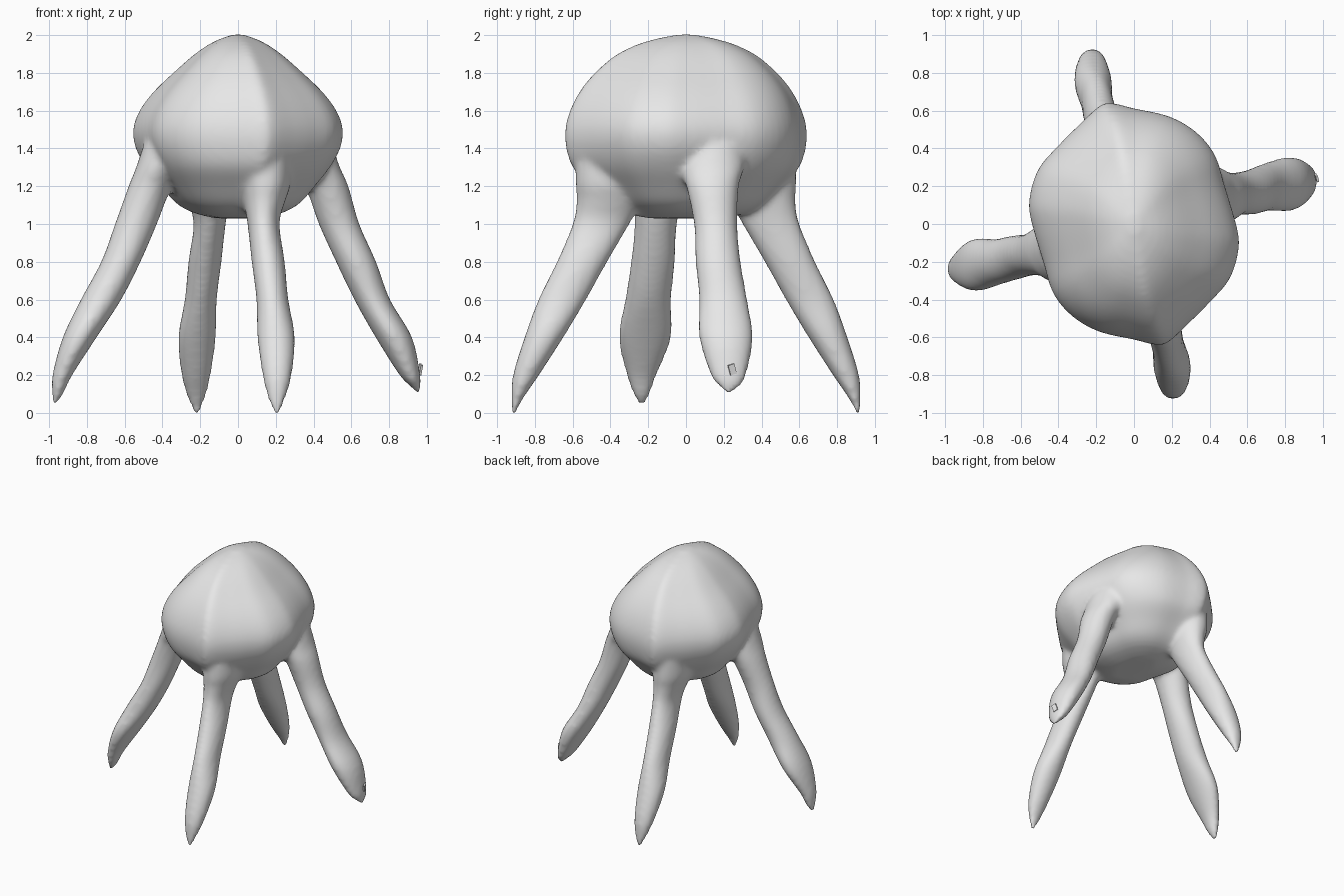
import bpy, bmesh, math
from mathutils import Vector

if "Cube" in bpy.data.objects:
    bpy.data.objects.remove(bpy.data.objects["Cube"])

grey = bpy.data.materials.new("plain grey")
grey.diffuse_color = (0.8, 0.8, 0.8, 1)
grey.use_nodes = True
grey.node_tree.nodes["Principled BSDF"].inputs["Base Color"].default_value = grey.diffuse_color


def spline(pts, steps, closed=False):
    """Smooth curve through points of any dimension."""
    n, out = len(pts), []
    for i in range(n if closed else n - 1):
        if closed:
            p = [pts[(i + k) % n] for k in (-1, 0, 1, 2)]
        else:
            p = [pts[min(max(i + k, 0), n - 1)] for k in (-1, 0, 1, 2)]
        for s in range(steps):
            t = s / steps
            out.append([0.5 * (2 * b + (c - a) * t + (2 * a - 5 * b + 4 * c - d) * t * t
                               + (3 * b - a - 3 * c + d) * t ** 3) for a, b, c, d in zip(*p)])
    if not closed:
        out.append(list(pts[-1]))
    return out


def loft(bm, outline, rings):
    """Closed skin over level rings (z, centre x, centre y, radius x, radius y)."""
    loops = [[bm.verts.new((cx + u * rx, cy + v * ry, z)) for u, v in outline]
             for z, cx, cy, rx, ry in rings]
    n = len(outline)
    for lo, hi in zip(loops, loops[1:]):
        for j in range(n):
            k = (j + 1) % n
            bm.faces.new((lo[j], lo[k], hi[k], hi[j]))
    bm.faces.new(loops[0][::-1])
    bm.faces.new(loops[-1])


bm = bmesh.new()

# Body: outline with a ridge at front and back, scaled up the height
half = [(.17, -.62), (.28, -.52), (.4, -.4), (.5, -.28), (.545, -.12), (.53, 0),
        (.47, .2), (.42, .36), (.32, .48), (.18, .56), (0, .6), (-.1, .625)]
outline = [(x / .55, y / .63) for x, y in half]
outline += [(-u, -v) for u, v in outline]
outline = spline(outline, 3, closed=True)
profile = [(1.03, .12, .2), (1.06, .24, .33), (1.11, .33, .42), (1.2, .41, .51),
           (1.3, .49, .6), (1.4, .545, .635), (1.5, .56, .64), (1.6, .525, .615),
           (1.7, .45, .565), (1.8, .345, .485), (1.9, .23, .365), (1.965, .13, .22),
           (2.003, .03, .05)]
loft(bm, outline, [(z, 0, 0, rx, ry) for z, rx, ry in spline(profile, 3)])

# Legs: rings from pointed toe up into the body
circle = [(math.cos(a * math.tau / 24), math.sin(a * math.tau / 24)) for a in range(24)]
front_leg = [(-.01, .205, -.912, .012, .01), (.07, .205, -.895, .045, .03),
             (.2, .207, -.847, .078, .07), (.4, .202, -.752, .1, .104),
             (.6, .182, -.655, .085, .128), (.8, .16, -.55, .088, .135),
             (1.0, .135, -.45, .085, .152), (1.12, .14, -.41, .11, .17),
             (1.22, .15, -.4, .13, .185), (1.4, .16, -.4, .12, .18)]
right_leg = [(.105, .955, .23, .01, .015), (.14, .94, .23, .026, .055),
             (.2, .91, .225, .055, .095), (.4, .825, .212, .097, .143),
             (.6, .71, .197, .095, .128), (.8, .625, .17, .107, .12),
             (1.0, .535, .157, .108, .115), (1.2, .47, .14, .115, .14),
             (1.3, .41, .14, .13, .17), (1.42, .36, .14, .14, .17)]
left_leg = [(.04, -.975, -.235, .01, .015), (.1, -.955, -.235, .03, .045),
            (.2, -.93, -.235, .053, .08), (.4, -.838, -.217, .09, .14),
            (.6, -.725, -.2, .108, .122), (.8, -.62, -.175, .105, .117),
            (1.0, -.54, -.16, .112, .112), (1.2, -.465, -.14, .115, .14),
            (1.3, -.41, -.14, .13, .17), (1.42, -.36, -.14, .14, .17)]
back_leg = [(z, -cx - .015, -cy, rx, ry) for z, cx, cy, rx, ry in front_leg]
for leg in (front_leg, right_leg, left_leg, back_leg):
    loft(bm, circle, spline(leg, 4))

bmesh.ops.recalc_face_normals(bm, faces=bm.faces)
mesh = bpy.data.meshes.new("body_with_legs")
bm.to_mesh(mesh)
bm.free()
body = bpy.data.objects.new("body_with_legs", mesh)
bpy.context.collection.objects.link(body)
mesh.materials.append(grey)

# Fuse the parts into one skin and soften the joints
fuse = body.modifiers.new("fuse", 'REMESH')
fuse.mode = 'VOXEL'
fuse.voxel_size = 0.018
fuse.use_smooth_shade = True
soften = body.modifiers.new("soften", 'SMOOTH')
soften.factor = 0.5
soften.iterations = 8

# Small loose flap at the toe of the right leg
bpy.ops.mesh.primitive_cube_add(size=1, location=(.965, .245, .23), rotation=(.3, .1, .3))
flap = bpy.context.object
flap.name = "toe_flap"
flap.scale = (.012, .035, .055)
flap.data.materials.append(grey)
